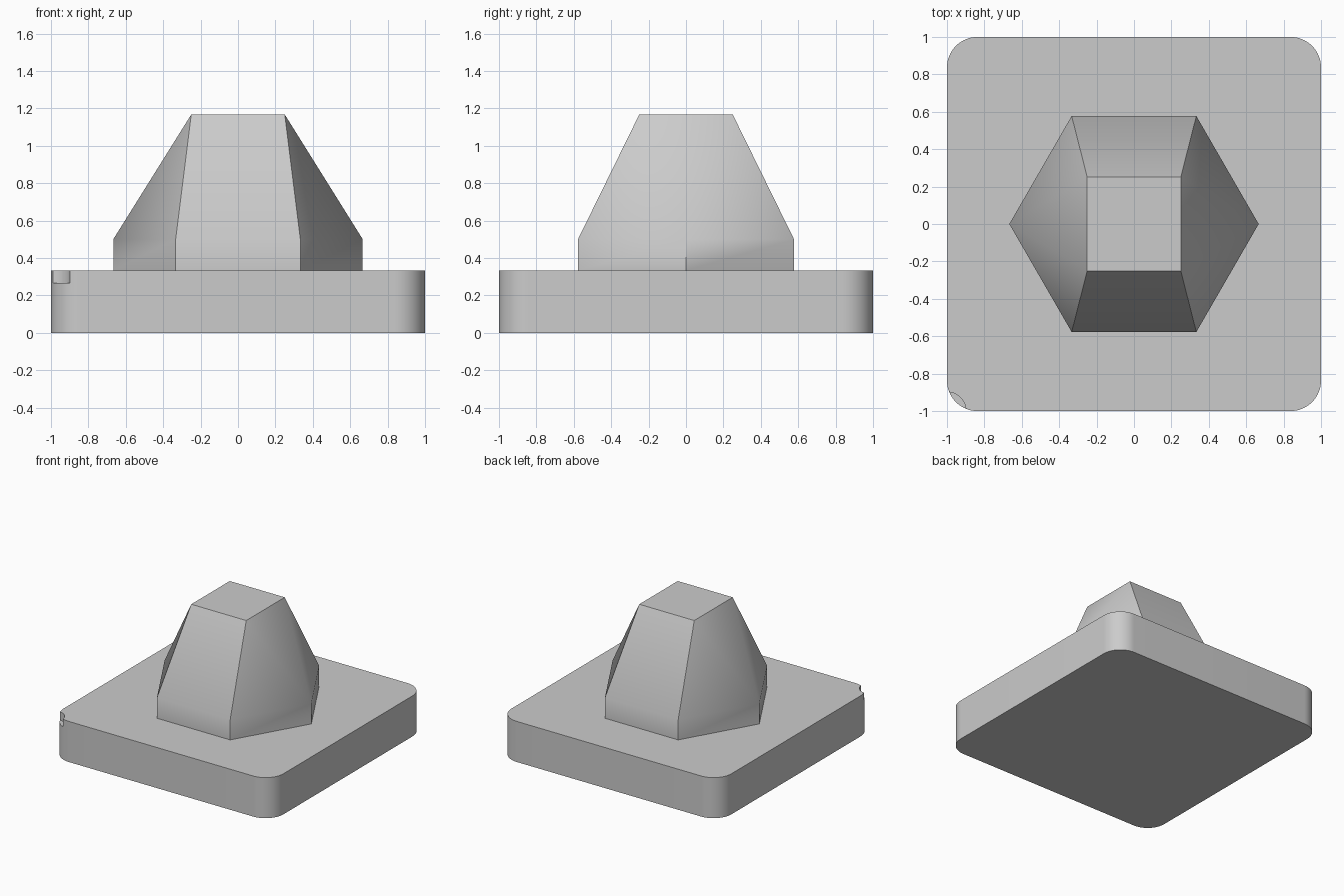
import bpy, bmesh
from math import cos, sin, pi, radians

if "Cube" in bpy.data.objects:
    bpy.data.objects.remove(bpy.data.objects["Cube"], do_unlink=True)

GREY = (0.6, 0.6, 0.6, 1.0)
grey = bpy.data.materials.new("plain grey")
grey.use_nodes = True
grey.diffuse_color = GREY
grey.node_tree.nodes["Principled BSDF"].inputs["Base Color"].default_value = GREY

BASE_TOP, RIM, TOP = 1 / 3, 0.5, 7 / 6


def finish(name, bm):
    bmesh.ops.recalc_face_normals(bm, faces=bm.faces)
    mesh = bpy.data.meshes.new(name)
    bm.to_mesh(mesh)
    bm.free()
    obj = bpy.data.objects.new(name, mesh)
    bpy.context.collection.objects.link(obj)
    mesh.materials.append(grey)
    return obj


def smooth(obj):
    bpy.ops.object.select_all(action='DESELECT')
    obj.select_set(True)
    bpy.context.view_layer.objects.active = obj
    bpy.ops.object.shade_smooth_by_angle(angle=radians(30))


# Square base plate with rounded vertical corners
bm = bmesh.new()
bmesh.ops.create_cube(bm, size=2)
for v in bm.verts:
    v.co.z = BASE_TOP if v.co.z > 0 else 0
uprights = [e for e in bm.edges if abs(e.verts[0].co.z - e.verts[1].co.z) > 0.1]
bmesh.ops.bevel(bm, geom=uprights, offset=0.163, offset_type='OFFSET',
                segments=16, profile=0.5, affect='EDGES')
base = finish("base_plate", bm)

# Small round marker notch in the front right corner
bpy.ops.mesh.primitive_cylinder_add(vertices=64, radius=0.102, depth=0.4,
                                    location=(-1, -1, 0.267 + 0.2))
cutter = bpy.context.object
cutter.name = "notch_cutter"
cutter.hide_render = True
cutter.data.materials.append(grey)
cut = base.modifiers.new("corner_notch", 'BOOLEAN')
cut.operation = 'DIFFERENCE'
cut.solver = 'EXACT'
cut.object = cutter
bpy.context.view_layer.objects.active = base
bpy.ops.object.modifier_apply(modifier=cut.name)
bpy.data.objects.remove(cutter, do_unlink=True)
smooth(base)

# Hexagonal pedestal lofted up to a square top
bm = bmesh.new()


def hexagon(z):
    return [bm.verts.new((cos(i * pi / 3) * 2 / 3, sin(i * pi / 3) * 2 / 3, z))
            for i in range(6)]


low, rim = hexagon(BASE_TOP), hexagon(RIM)
square = [bm.verts.new((x, y, TOP))
          for x, y in ((0.25, 0.25), (-0.25, 0.25), (-0.25, -0.25), (0.25, -0.25))]
for i in range(6):
    j = (i + 1) % 6
    bm.faces.new((low[i], low[j], rim[j], rim[i]))
bm.faces.new(square)
# Each half: a flat sloping face, then three triangles around the side point
for h in (0, 1):
    a, b = square[2 * h], square[2 * h + 1]
    before = square[2 * h - 1]
    side, first, second, last = (rim[(3 * h + k) % 6] for k in (0, 1, 2, 5))
    bm.faces.new((first, second, b, a))
    bm.faces.new((side, first, a))
    bm.faces.new((side, a, before))
    bm.faces.new((last, side, before))
smooth(finish("hexagonal_pedestal", bm))
